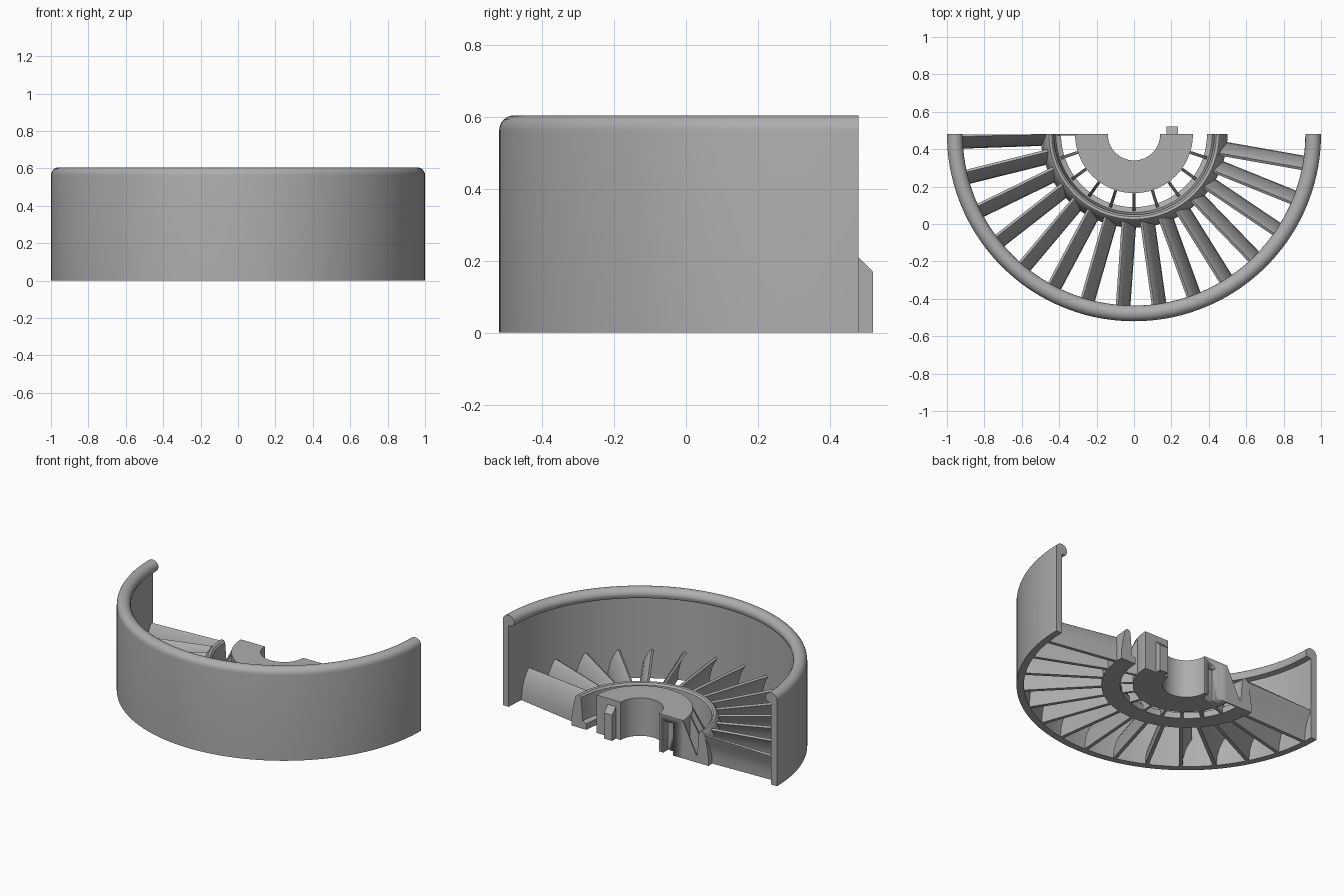
import bpy, bmesh, math
from mathutils import Vector

if "Cube" in bpy.data.objects:
    bpy.data.objects.remove(bpy.data.objects["Cube"], do_unlink=True)

CUT_Y = 0.48            # plane where the half wheel is split; the axis lies on it
GREY = (0.42, 0.42, 0.42, 1)
grey = bpy.data.materials.new("plain grey")
grey.use_nodes = True
grey.diffuse_color = GREY
grey.node_tree.nodes["Principled BSDF"].inputs["Base Color"].default_value = GREY


def loft(name, sections, angle=35):
    """Join equal-sized sections into one capped solid."""
    bm = bmesh.new()
    rings = [[bm.verts.new(p) for p in s] for s in sections]
    n = len(rings[0])
    for a, b in zip(rings, rings[1:]):
        for i in range(n):
            j = (i + 1) % n
            bm.faces.new((a[i], a[j], b[j], b[i]))
    bm.faces.new(rings[0])
    bm.faces.new(rings[-1][::-1])
    bmesh.ops.recalc_face_normals(bm, faces=bm.faces)
    mesh = bpy.data.meshes.new(name)
    bm.to_mesh(mesh)
    bm.free()
    obj = bpy.data.objects.new(name, mesh)
    bpy.context.collection.objects.link(obj)
    mesh.materials.append(grey)
    bpy.ops.object.select_all(action="DESELECT")
    obj.select_set(True)
    bpy.context.view_layer.objects.active = obj
    bpy.ops.object.shade_smooth_by_angle(angle=math.radians(angle))
    return obj


def polar(r, t, z, degrees):
    """Point at radius r, shifted sideways by t, never past the split plane."""
    a = math.radians(degrees)
    x = r * math.cos(a) - t * math.sin(a)
    y = r * math.sin(a) + t * math.cos(a)
    return Vector((x, min(CUT_Y, CUT_Y + y), z))


def half_revolve(name, profile, steps=72):
    return loft(name, [[polar(r, 0, z, 180 + 180 * i / steps) for r, z in profile]
                       for i in range(steps + 1)])


def prism(name, outline, x0, x1):
    return loft(name, [[Vector((x, y, z)) for y, z in outline] for x in (x0, x1)])


# Outer wall with a rounded lip curling inward
lip = [(0.958 + 0.042 * math.cos(math.radians(a)), 0.563 + 0.042 * math.sin(math.radians(a)))
       for a in range(0, 181, 15)]
half_revolve("outer_wall", [(0.957, 0), (1, 0)] + lip + [(0.925, 0.542), (0.957, 0.535)])

# Middle ring with a tapering outside and a small inner ledge
half_revolve("middle_ring", [(0.39, 0), (0.5, 0), (0.5, 0.05), (0.485, 0.14), (0.47, 0.2),
                             (0.455, 0.215), (0.44, 0.212), (0.43, 0.2), (0.418, 0.05),
                             (0.39, 0.04)])

# Hub with a socket on one side of the split face
hub = half_revolve("hub", [(0.14, 0), (0.315, 0), (0.315, 0.25), (0.14, 0.25)])
socket = prism("socket_cutter", [(0.43, -0.05), (0.55, -0.05), (0.55, 0.21), (0.43, 0.21)],
               -0.24, -0.17)
socket.hide_render = True
socket.hide_set(True)
cut = hub.modifiers.new("socket", "BOOLEAN")
cut.operation = "DIFFERENCE"
cut.solver = "EXACT"
cut.object = socket
bpy.context.view_layer.objects.active = hub
bpy.ops.object.modifier_apply(modifier="socket")
bpy.data.objects.remove(socket, do_unlink=True)

# Locating peg with a bevelled tip
prism("peg", [(0.44, 0), (0.52, 0), (0.52, 0.17), (0.48, 0.21), (0.44, 0.21)], 0.175, 0.235)

# Thin sloping ribs between hub and middle ring
rib = [(0.3, 0), (0.3, 0.235), (0.32, 0.235), (0.41, 0.05), (0.41, 0)]
for i in range(10):
    loft(f"inner_rib_{i + 1}", [[polar(r, t, z, 180 + 18 * i) for r, z in rib]
                                for t in (-0.008, 0.008)])

# Curved, leaning fan blades between middle ring and outer wall
spine = [(0.034, 0), (0.03, 0.06), (0.016, 0.12), (-0.004, 0.165), (-0.022, 0.195)]
front = [(t + 0.011, z) for t, z in spine]
back = [(t - 0.011, z) for t, z in spine[::-1]]
blade = front + [(-0.02, 0.203)] + back
for i in range(15):
    loft(f"blade_{i + 1}", [[polar(r, t, z * h, 182 + 12 * i) for t, z in blade]
                            for r, h in ((0.455, 1.0), (0.968, 0.95))])
